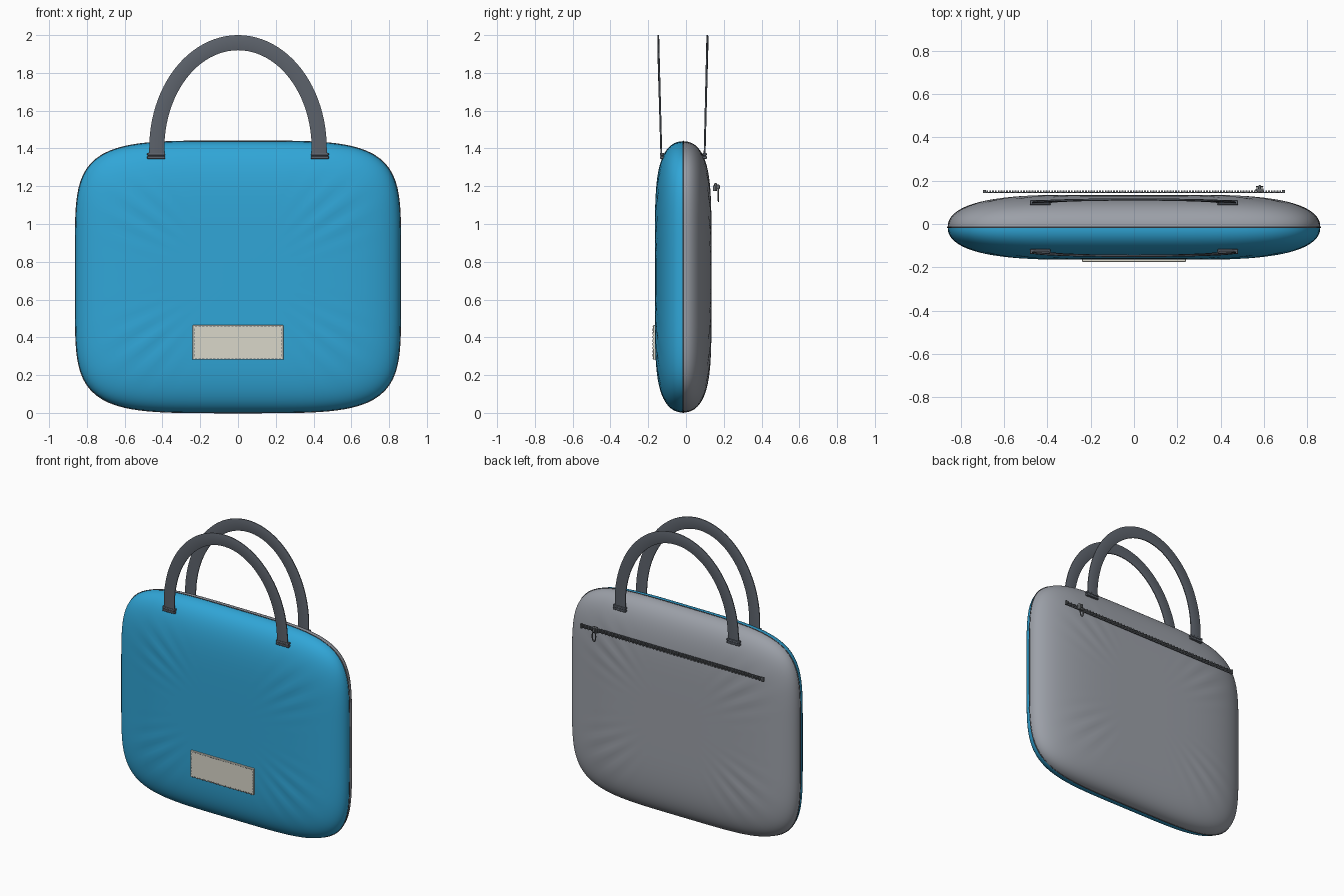
import bpy, bmesh
from math import sin, cos, pi, atan2, exp
from mathutils import Vector, Matrix

if "Cube" in bpy.data.objects:
    bpy.data.objects.remove(bpy.data.objects["Cube"])

HW, HH, CZ, DEPTH, SEAM = 0.86, 0.718, 0.72, 0.15, -0.015
NX, NZ = 4.5, 5.5


def material(name, rgb):
    m = bpy.data.materials.new(name)
    m.diffuse_color = (*rgb, 1)
    m.use_nodes = True
    m.node_tree.nodes["Principled BSDF"].inputs["Base Color"].default_value = m.diffuse_color
    return m


BLUE = material("blue_fabric", (0.03, 0.38, 0.68))
GREY = material("grey_fabric", (0.33, 0.35, 0.39))
DARK = material("dark_webbing", (0.11, 0.125, 0.15))
METAL = material("zip_metal", (0.13, 0.14, 0.15))
CREAM = material("cream_label", (0.70, 0.68, 0.59))


def finish(name, bm, mat, angle=40):
    bmesh.ops.recalc_face_normals(bm, faces=bm.faces)
    me = bpy.data.meshes.new(name)
    bm.to_mesh(me)
    bm.free()
    ob = bpy.data.objects.new(name, me)
    bpy.context.collection.objects.link(ob)
    me.materials.append(mat)
    bpy.ops.object.select_all(action='DESELECT')
    ob.select_set(True)
    bpy.context.view_layer.objects.active = ob
    bpy.ops.object.shade_smooth_by_angle(angle=angle * pi / 180)
    return ob


def add_box(bm, centre, size, rot=None):
    m = Matrix.Translation(centre) @ (rot or Matrix()) @ Matrix.Diagonal((*size, 1))
    bmesh.ops.create_cube(bm, size=1, matrix=m)


def bevel(ob, width, segments=2):
    mod = ob.modifiers.new("soft_edges", 'BEVEL')
    mod.width, mod.segments = width, segments


def outline(a):
    # superellipse-like rim: solve for the rim radius along direction a
    c, s = abs(cos(a)), abs(sin(a))
    lo, hi = 0.5, 2.0
    for _ in range(40):
        mid = (lo + hi) / 2
        if (mid * c) ** NX + (mid * s) ** NZ < 1:
            lo = mid
        else:
            hi = mid
    return lo * cos(a) * HW, lo * sin(a) * HH


def puff(x, z):
    # depth of the padded shell, with faint creases fanning to the corners
    f = abs(x / HW) ** NX + abs(z / HH) ** NZ
    base = DEPTH * max(0, 1 - f) ** 0.45
    ax, az = abs(x), abs(z)
    fade = exp(-((ax - 0.5) ** 2 + (az - 0.36) ** 2) / 0.025)
    return base + 0.0025 * fade * sin(42 * atan2(az + 0.05, ax + 0.05))


def body_half(name, side, mat):
    bm = bmesh.new()
    n, rings = 160, 44
    rim = [outline(2 * pi * i / n) for i in range(n)]
    centre = bm.verts.new((0, SEAM + side * puff(0, 0), CZ))
    prev = None
    for k in range(1, rings + 1):
        t = sin(pi / 2 * k / rings)
        row = [bm.verts.new((t * x, SEAM + side * (puff(t * x, t * z) if k < rings else 0), CZ + t * z))
               for x, z in rim]
        for i in range(n):
            j = (i + 1) % n
            bm.faces.new((prev[i], prev[j], row[j], row[i]) if prev else (centre, row[i], row[j]))
        prev = row
    return finish(name, bm, mat, 60)


body_half("front_shell", -1, BLUE)
body_half("back_shell", 1, GREY)

# Thin seam piping between the two shells
bm = bmesh.new()
rings = []
for i in range(160):
    x, z = outline(2 * pi * i / 160)
    d = Vector((x, 0, z)).normalized()
    rings.append([bm.verts.new(Vector((x, SEAM, CZ + z)) + 0.004 * (cos(b) * d + sin(b) * Vector((0, 1, 0))))
                  for b in (pi / 3 * q for q in range(6))])
for i in range(160):
    a, b = rings[i], rings[(i + 1) % 160]
    for q in range(6):
        bm.faces.new((a[q], a[(q + 1) % 6], b[(q + 1) % 6], b[q]))
finish("seam_piping", bm, DARK)


# Carry handles: flat webbing arches leaning slightly outwards
def handle(name, y0, y1):
    bm = bmesh.new()
    path = [(0.43, 1.35)] + [(0.43 * cos(pi * i / 48), 1.40 + 0.56 * sin(pi * i / 48))
                             for i in range(49)] + [(-0.43, 1.35)]
    rows = []
    for i, (x, z) in enumerate(path):
        p, q = path[max(i - 1, 0)], path[min(i + 1, len(path) - 1)]
        t = Vector((q[0] - p[0], 0, q[1] - p[1])).normalized()
        side = Vector((t.z, 0, -t.x)) * 0.04
        y = y0 + (y1 - y0) * (z - 1.35) / 0.61
        c = Vector((x, y, z))
        rows.append([bm.verts.new(c + w * side + Vector((0, h, 0)))
                     for w, h in ((-1, -.003), (-.85, -.005), (.85, -.005), (1, -.003),
                                  (1, .003), (.85, .005), (-.85, .005), (-1, .003))])
    for a, b in zip(rows, rows[1:]):
        for i in range(8):
            j = (i + 1) % 8
            bm.faces.new((a[i], a[j], b[j], b[i]))
    bm.faces.new(rows[0])
    bm.faces.new(rows[-1])
    finish(name, bm, DARK)


def handle_tabs(name, y):
    # two stitched bars at each foot
    bm = bmesh.new()
    for s in (-1, 1):
        for z in (1.352, 1.370):
            add_box(bm, (s * 0.433, y, z), (0.095, 0.022, 0.014))
        add_box(bm, (s * 0.433, y, 1.361), (0.085, 0.016, 0.02))
    bevel(finish(name, bm, DARK), 0.003)


handle("front_handle", -0.130, -0.147)
handle("back_handle", 0.098, 0.113)
handle_tabs("front_handle_tabs", -0.127)
handle_tabs("back_handle_tabs", 0.099)

# Back zip: interleaved teeth on a narrow tape
ZZ = 1.19
bm = bmesh.new()
for i in range(107):
    add_box(bm, (-0.69 + i * 0.013, 0.149, ZZ + (0.005 if i % 2 else -0.005)), (0.008, 0.010, 0.017))
for s in (-1, 1):
    add_box(bm, (s * 0.69, 0.149, ZZ), (0.012, 0.014, 0.030))
finish("zip_teeth", bm, METAL)
bm = bmesh.new()
add_box(bm, (0, 0.145, ZZ), (1.38, 0.004, 0.026))
finish("zip_tape", bm, DARK)

# Zip slider and hanging ring pull
bm = bmesh.new()
add_box(bm, (0.58, 0.157, ZZ + 0.005), (0.036, 0.016, 0.042))
add_box(bm, (0.58, 0.170, ZZ + 0.006), (0.014, 0.018, 0.024))
bevel(finish("zip_slider", bm, METAL), 0.004)

bm = bmesh.new()
loops = []
for i in range(28):
    a = 2 * pi * i / 28
    d = Vector((cos(a), 0, sin(a)))
    c = Vector((0.58 + 0.013 * cos(a), 0.172, 1.155 + 0.034 * sin(a)))
    loops.append([bm.verts.new(c + 0.004 * (cos(b) * d + sin(b) * Vector((0, 1, 0))))
                  for b in (pi / 4 * q for q in range(8))])
for i in range(28):
    a, b = loops[i], loops[(i + 1) % 28]
    for q in range(8):
        bm.faces.new((a[q], a[(q + 1) % 8], b[(q + 1) % 8], b[q]))
finish("zip_pull", bm, METAL)

# Blank name label with running stitches round its border
bm = bmesh.new()
add_box(bm, (0, -0.168, 0.373), (0.48, 0.014, 0.182))
bevel(finish("label", bm, CREAM), 0.003)
bm = bmesh.new()
for s in (-1, 1):
    for i in range(24):
        add_box(bm, (-0.222 + i * 0.0193, -0.1752, 0.373 + s * 0.083), (0.012, 0.002, 0.003))
    for i in range(8):
        add_box(bm, (s * 0.232, -0.1752, 0.305 + i * 0.0194), (0.003, 0.002, 0.012))
finish("label_stitches", bm, DARK)
